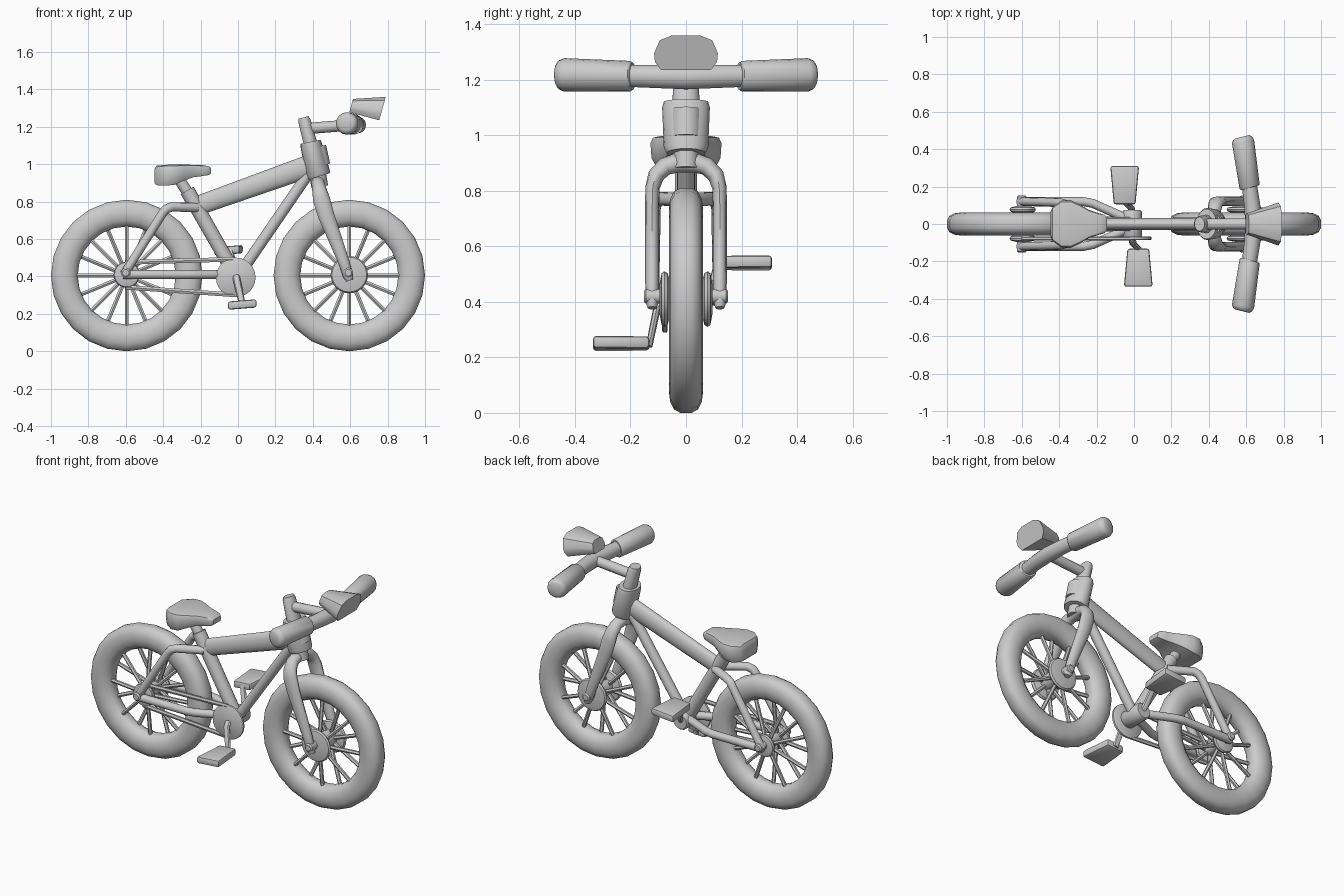
import bpy, bmesh, math
from mathutils import Vector

grey = bpy.data.materials.new("plain_grey")
grey.diffuse_color = (0.6, 0.6, 0.6, 1)
X, Y = Vector((1, 0, 0)), Vector((0, 1, 0))


def make(name, rings, loop=False, angle=40, bevel=0):
    """Skin a list of equal-length point rings; cap the ends unless looped."""
    bm = bmesh.new()
    vs = [[bm.verts.new(p) for p in r] for r in rings]
    n = len(vs[0])
    for i in range(len(vs) if loop else len(vs) - 1):
        a, b = vs[i], vs[(i + 1) % len(vs)]
        for j in range(n):
            k = (j + 1) % n
            bm.faces.new((a[j], a[k], b[k], b[j]))
    if not loop:
        bm.faces.new(vs[0])
        bm.faces.new(vs[-1])
    if bevel:
        bmesh.ops.bevel(bm, geom=bm.edges[:], offset=bevel, segments=2, profile=0.5,
                        affect='EDGES', clamp_overlap=True)
    bmesh.ops.recalc_face_normals(bm, faces=bm.faces[:])
    me = bpy.data.meshes.new(name)
    bm.to_mesh(me)
    bm.free()
    me.polygons.foreach_set("use_smooth", [True] * len(me.polygons))
    me.set_sharp_from_angle(angle=math.radians(angle))
    me.materials.append(grey)
    ob = bpy.data.objects.new(name, me)
    bpy.context.collection.objects.link(ob)
    return ob


def tube(name, pts, n=12, ref=Y):
    """Sweep an ellipse along (x, y, z, radius along ref, other radius)."""
    ps = [Vector(p[:3]) for p in pts]
    rings = []
    for i, p in enumerate(pts):
        t = Vector()
        if i:
            t += (ps[i] - ps[i - 1]).normalized()
        if i < len(ps) - 1:
            t += (ps[i + 1] - ps[i]).normalized()
        t.normalize()
        u = (ref - t * ref.dot(t)).normalized()
        v = t.cross(u)
        ra, rb = p[3], p[-1]
        rings.append([ps[i] + u * ra * math.cos(a) + v * rb * math.sin(a)
                      for a in (math.tau * k / n for k in range(n))])
    return make(name, rings)


def lathe(name, cx, cz, prof, n=24, loop=False):
    """Turn a (radius, y) profile about an axis along y."""
    return make(name, [[(cx + r * math.cos(math.tau * k / n), y, cz + r * math.sin(math.tau * k / n))
                        for k in range(n)] for r, y in prof], loop)


# wheels: tyre, hub, axle, spokes
CZ = 0.405
half = [(.405, .02), (.393, .043), (.365, .057), (.333, .061), (.298, .055), (.272, .036), (.262, .015)]
tyre = half + [(r, -y) for r, y in reversed(half)]
for name, cx, hr in (("rear", -.595, .07), ("front", .595, .1)):
    lathe(name + "_tyre", cx, CZ, tyre, 24, True)
    hub = [(hr * .55, .095), (hr * .93, .088), (hr, .078), (hr * .93, .066), (hr * .5, .055)]
    lathe(name + "_hub", cx, CZ + .005, hub + [(r, -y) for r, y in reversed(hub)])
    lathe(name + "_axle", cx - .005, CZ + .015, [(.018, .152), (.026, .145), (.026, -.145), (.018, -.152)], 12)
    for k in range(16):
        a = math.tau * k / 16
        c, s = math.cos(a), math.sin(a)
        y = .045 if k % 2 else -.045
        tube(f"{name}_spoke_{k}", [(cx + r * c, yy, CZ + r * s, .012)
                                   for r, yy in ((.035, y), (.275, y * .3))], 6)

# frame tubes
tube("top_tube", [(-.205, 0, .782, .032, .052), (.38, 0, .99, .034, .06)], 16)
tube("down_tube", [(.38, 0, .955, .03), (.0, 0, .40, .03)])
tube("seat_tube", [(-.272, 0, .86, .04), (-.015, 0, .41, .038)], 16)
tube("seat_post", [(-.325, 0, .935, .03), (-.25, 0, .82, .03)])
tube("head_tube", [(.388, 0, 1.12, .08, .054), (.392, 0, 1.10, .086, .058),
                   (.428, 0, .955, .08, .064), (.434, 0, .935, .07, .062)], 20)
tube("head_plate", [(.404, 0, 1.09, .06, .068), (.424, 0, .99, .06, .07)], 16)
lathe("bottom_bracket", -.01, .40, [(.045, .075), (.052, .065), (.052, -.065), (.045, -.075)], 16)
for side, s in (("left", 1), ("right", -1)):
    tube("chain_stay_" + side, [(-.615, s * .12, .41, .024), (-.27, s * .12, .41, .024),
                                (-.22, s * .11, .41, .024), (-.04, s * .03, .41, .024)],
         ref=Vector((0, 0, 1)))
    tube("seat_stay_" + side, [(-.61, s * .12, .41, .023), (-.405, s * .115, .735, .024),
                               (-.385, s * .11, .76, .025), (-.355, s * .1, .772, .025),
                               (-.22, s * .025, .768, .025)])

# fork
leg = [(.597, .122, .378, .018, .016), (.59, .122, .40, .027, .024), (.565, .122, .48, .03, .025),
       (.47, .122, .73, .044, .025), (.447, .121, .81, .046, .026), (.437, .108, .855, .04, .03),
       (.43, .075, .888, .036, .033), (.427, .035, .9, .036, .035)]
tube("fork", leg + [(x, -y, z, a, b) for x, y, z, a, b in reversed(leg)], 12, X)
tube("fork_steerer", [(.437, 0, .88, .045), (.42, 0, .98, .045)])

# stem, handlebar and grips
tube("stem", [(.35, 0, 1.25, .038, .028), (.354, 0, 1.235, .044, .034), (.393, 0, 1.09, .05, .038)], 14)
tube("stem_arm", [(.36, 0, 1.19, .03), (.63, 0, 1.212, .03)])
tube("handlebar", [(.612, -.24, 1.215, .04), (.632, -.1, 1.212, .043), (.64, 0, 1.21, .045),
                   (.632, .1, 1.212, .043), (.612, .24, 1.215, .04)], 14, X)
for side, s in (("left", 1), ("right", -1)):
    tube("grip_" + side, [(.62, s * .193, 1.213, .05), (.618, s * .2, 1.213, .055),
                          (.583, s * .44, 1.218, .06), (.58, s * .458, 1.218, .052),
                          (.578, s * .466, 1.218, .038)], 16, X)

# headlight: front outline tapered to the rear
outline = [(.05, 1.36), (.095, 1.342), (.115, 1.295), (.112, 1.265), (.09, 1.235)]
outline += [(-y, z) for y, z in reversed(outline)]
make("headlight", [[(.755 + (z - 1.235) * .28, y, z) for y, z in outline],
                   [(.595 + (z - 1.235) * .16, y * .5, 1.278 + (z - 1.235) * .57) for y, z in outline]])

# saddle: cross-sections from back to nose (x, half width, bottom, top)
saddle = [(-.447, .065, .90, .975), (-.435, .09, .888, .992), (-.39, .125, .885, .997),
          (-.34, .128, .89, .998), (-.29, .105, .912, .998), (-.24, .075, .93, .997),
          (-.19, .058, .937, .995), (-.158, .05, .942, .99), (-.145, .038, .95, .98)]
make("saddle", [[(x, w * f, b + (t - b) * g) for f, g in
                 ((-.85, 0), (.85, 0), (.97, .25), (1, .75), (.93, .94), (.7, 1),
                  (-.7, 1), (-.93, .94), (-1, .75), (-.97, .25))] for x, w, b, t in saddle])

# drivetrain
lathe("chainring", -.012, .395, [(.1, -.066), (.106, -.07), (.106, -.082), (.1, -.086)], 24)
lathe("rear_sprocket", -.595, .41, [(.068, -.07), (.068, -.085)], 16)
tube("chain_upper", [(-.6, -.077, .475, .01, .014), (-.02, -.077, .492, .01, .014)], 6)
tube("chain_lower", [(-.6, -.077, .342, .01, .014), (-.02, -.077, .302, .01, .014)], 6)
tube("crank_right", [(-.01, -.08, .40, .014, .02), (-.005, -.105, .375, .014, .02),
                     (.025, -.133, .24, .012, .018)], 8)
tube("crank_left", [(-.01, .06, .40, .014, .02), (-.015, .085, .43, .014, .02),
                    (-.047, .115, .545, .012, .018)], 8)

# pedals: tapered bevelled slabs, wider at the outer end
for side, s, cx, cz, y0, y1 in (("right", -1, .023, .25, .132, .335), ("left", 1, -.05, .54, .105, .31)):
    make("pedal_" + side, [[(cx + dx * w, s * y, cz + dz + dx * w * .08)
                            for dx, dz in ((-1, -.022), (1, -.022), (1, .022), (-1, .022))]
                           for y, w in ((y0, .058), (y1, .077))], bevel=.012)
